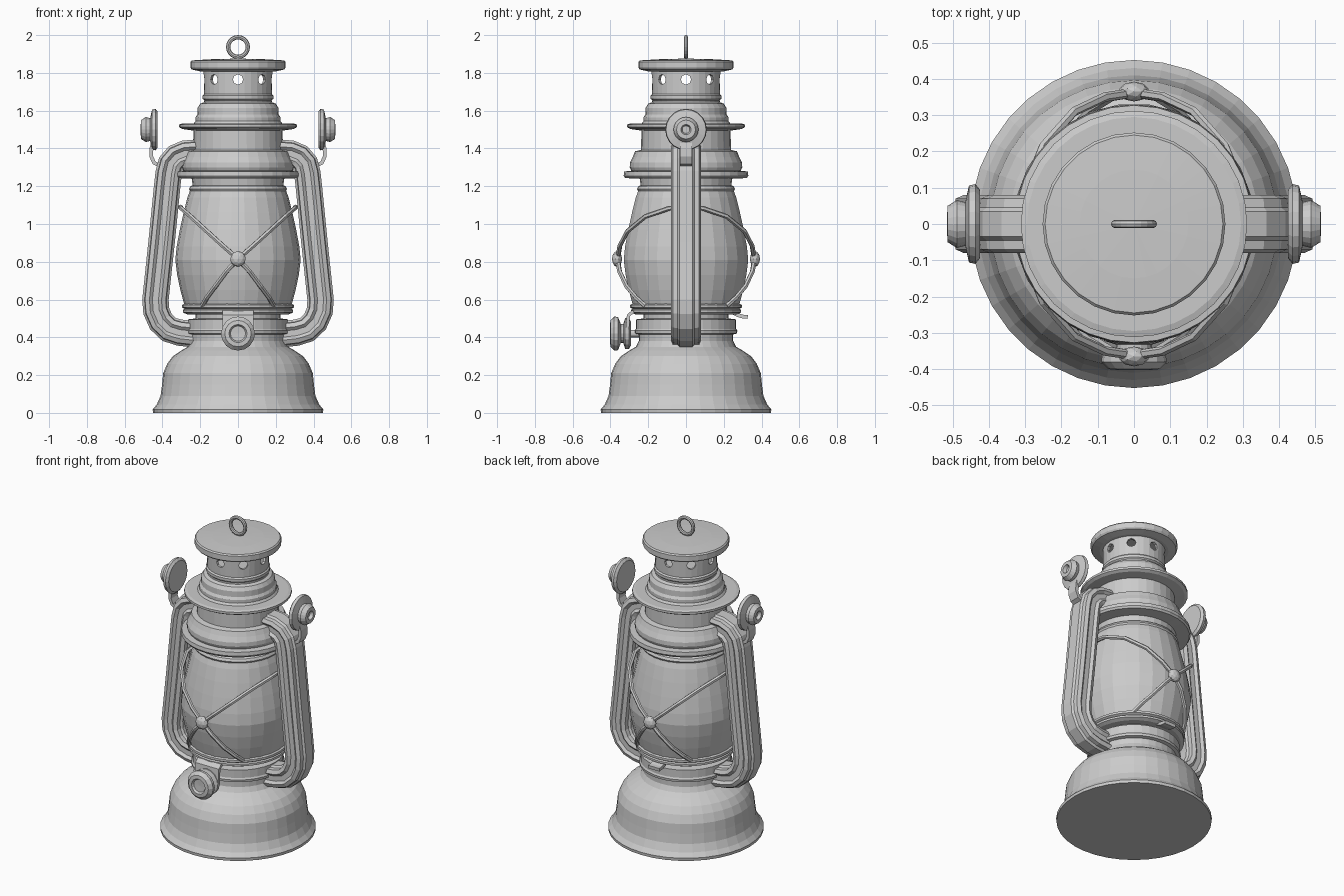
import bpy, bmesh, math
from mathutils import Matrix, Vector

if "Cube" in bpy.data.objects:
    bpy.data.objects.remove(bpy.data.objects["Cube"])


def finish(name, bm, mirror=False):
    bmesh.ops.remove_doubles(bm, verts=bm.verts, dist=1e-5)
    bmesh.ops.recalc_face_normals(bm, faces=bm.faces)
    me = bpy.data.meshes.new(name)
    bm.to_mesh(me)
    bm.free()
    ob = bpy.data.objects.new(name, me)
    bpy.context.collection.objects.link(ob)
    if mirror:
        ob.modifiers.new("mirror", 'MIRROR')
    return ob


def lathe(name, profile, seg=32, matrix=Matrix(), closed=False, mirror=False):
    """Revolve (radius, height) points about the local z axis."""
    bm = bmesh.new()
    rings = []
    for r, z in profile:
        if r == 0:
            rings.append([bm.verts.new(matrix @ Vector((0, 0, z)))] * seg)
            continue
        rings.append([bm.verts.new(matrix @ Vector((r * math.cos(a), r * math.sin(a), z)))
                      for a in (2 * math.pi * i / seg for i in range(seg))])
    pairs = list(zip(rings, rings[1:]))
    if closed:
        pairs.append((rings[-1], rings[0]))
    for a, b in pairs:
        for i in range(seg):
            j = (i + 1) % seg
            bm.faces.new(list(dict.fromkeys([a[i], a[j], b[j], b[i]])))
    return finish(name, bm, mirror)


def sweep(name, path, section, matrix=Matrix(), mirror=False):
    """Sweep a (normal, y) section along an (x, z) path."""
    bm = bmesh.new()
    pts = [Vector(p) for p in path]
    rings = []
    for i, p in enumerate(pts):
        before = (p - pts[i - 1]).normalized() if i else Vector((0, 0))
        after = (pts[i + 1] - p).normalized() if i < len(pts) - 1 else Vector((0, 0))
        t = (before + after).normalized()
        n = Vector((-t.y, t.x))
        rings.append([bm.verts.new(matrix @ Vector((p.x + n.x * u, v, p.y + n.y * u)))
                      for u, v in section])
    k = len(section)
    for a, b in zip(rings, rings[1:]):
        for i in range(k):
            bm.faces.new([a[i], a[(i + 1) % k], b[(i + 1) % k], b[i]])
    bm.faces.new(rings[0])
    bm.faces.new(rings[-1])
    return finish(name, bm, mirror)


def strip(half_thick, half_wide):
    t, w = half_thick, half_wide
    return [(-t, -w), (t, -w), (t, w), (-t, w)]


# Fuel tank base with its collar
lathe("tank_base", [(0, 0), (.45, 0), (.452, .018), (.43, .045), (.41, .09), (.402, .15),
                    (.396, .21), (.375, .26), (.345, .3), (.3, .33), (.265, .35), (.25, .38),
                    (.25, .415), (.27, .42), (.272, .435), (.266, .445), (.266, .495),
                    (.225, .5), (.225, .53), (0, .53)], 36)

# Burner plate carrying the glass
lathe("burner_plate", [(0, .522), (.27, .522), (.292, .532), (.292, .545), (.282, .55),
                       (.296, .558), (.296, .572), (.28, .58), (0, .58)])

# Glass globe
lathe("glass_globe", [(0, .57), (.285, .575), (.305, .65), (.322, .73), (.332, .81),
                      (.325, .88), (.308, .97), (.288, 1.06), (.268, 1.14), (.255, 1.175),
                      (0, 1.175)], 26)

# Hood above the globe
lathe("lower_hood", [(0, 1.17), (.252, 1.17), (.26, 1.185), (.252, 1.2), (.24, 1.205),
                     (.245, 1.24), (.322, 1.243), (.33, 1.255), (.327, 1.278), (.29, 1.282),
                     (.298, 1.3), (.297, 1.325), (.282, 1.355), (.27, 1.385), (.238, 1.392),
                     (.236, 1.5), (0, 1.5)])

# Upper hood with its wide drip flange
lathe("upper_hood", [(0, 1.49), (.24, 1.495), (.295, 1.503), (.312, 1.513), (.312, 1.527),
                     (.295, 1.532), (.235, 1.532), (.225, 1.545), (.225, 1.565), (.215, 1.58),
                     (.214, 1.615), (.2, 1.637), (.18, 1.645), (.18, 1.655), (0, 1.655)])

# Hollow vent band, pierced by eight holes
band = lathe("vent_band", [(.178, 1.64), (.178, 1.655), (.187, 1.663), (.187, 1.68), (.179, 1.688),
                           (.182, 1.82), (.165, 1.82), (.165, 1.64)], 32, closed=True)
bm = bmesh.new()
for i in range(8):
    a = math.radians(45 * i)
    m = (Matrix.Rotation(a, 4, 'Z') @ Matrix.Translation((.18, 0, 1.765))
         @ Matrix.Rotation(math.pi / 2, 4, 'Y'))
    bmesh.ops.create_cone(bm, cap_ends=True, segments=8, radius1=.027, radius2=.027,
                          depth=.1, matrix=m)
cutter = finish("vent_hole_cutter", bm)
cutter.hide_render = True
cutter.hide_viewport = True
cut = band.modifiers.new("holes", 'BOOLEAN')
cut.object = cutter
cut.operation = 'DIFFERENCE'
cut.solver = 'EXACT'

# Chimney cap
lathe("chimney_cap", [(0, 1.808), (.2, 1.808), (.245, 1.818), (.252, 1.828), (.252, 1.858),
                      (.245, 1.866), (.15, 1.872), (0, 1.876)], 28)

# Hanging ring
ring_section = [(.052 + .0115 * math.cos(k * math.pi / 4), .0115 * math.sin(k * math.pi / 4))
                for k in range(8)]
lathe("hanging_ring", ring_section, 20,
      Matrix.Translation((0, 0, 1.9365)) @ Matrix.Rotation(math.pi / 2, 4, 'X'), closed=True)

# Grooved side tubes
half = [(.07, .035), (.058, .045), (.055, .07), (.032, .08), (.016, .066),
        (-.016, .066), (-.032, .08), (-.055, .07), (-.058, .045), (-.07, .035)]
tube = half + [(u, -v) for u, v in reversed(half)]
sweep("side_tube", [(.21, 1.378), (.28, 1.373), (.325, 1.355), (.355, 1.32), (.367, 1.27),
                    (.375, 1.2), (.405, .9), (.437, .6), (.433, .54), (.408, .483),
                    (.365, .442), (.31, .425), (.22, .415)], tube, mirror=True)

# Bail pivots: round discs with hubs, held on bent straps
lathe("bail_pivot", [(0, .425), (.095, .425), (.11, .437), (.106, .455), (.06, .465),
                     (.066, .488), (.05, .514), (.027, .515), (.02, .495), (0, .495)], 20,
      Matrix.Translation((0, 0, 1.5)) @ Matrix.Rotation(math.pi / 2, 4, 'Y'), mirror=True)
sweep("pivot_strap", [(.445, 1.46), (.458, 1.4), (.46, 1.36), (.445, 1.325), (.42, 1.312),
                      (.37, 1.31)], strip(.01, .033), mirror=True)

# Wick knob on its bracket at the front
lathe("wick_knob", [(0, .2), (.02, .2), (.02, .29), (.06, .29), (.082, .302), (.082, .322),
                    (.05, .332), (.05, .345), (.088, .36), (.09, .38), (.07, .4),
                    (.048, .402), (.04, .39), (0, .388)], 16,
      Matrix.Translation((0, 0, .42)) @ Matrix.Rotation(math.pi / 2, 4, 'X'))
sweep("knob_bracket", [(.24, .535), (.285, .533), (.305, .515), (.312, .42)],
      strip(.009, .083), Matrix.Rotation(-math.pi / 2, 4, 'Z'))

# Small lift tab at the back
sweep("back_tab", [(.24, .535), (.275, .518), (.3, .51), (.327, .508)],
      strip(.01, .04), Matrix.Rotation(math.pi / 2, 4, 'Z'))

# Crossed guard wires, front and back, with a boss where they meet
upper = [(0, .362, .815), (.08, .35, .885), (.165, .31, .962), (.25, .215, 1.04),
         (.3, .09, 1.083), (.305, 0, 1.09)]
lower = [(0, .362, .815), (.06, .352, .75), (.12, .315, .67), (.165, .265, .61), (.19, .215, .565)]
wires = bpy.data.curves.new("guard_wires", 'CURVE')
wires.dimensions = '3D'
wires.bevel_depth = .013
wires.bevel_resolution = 1
wires.use_fill_caps = True
for path in (upper, lower):
    for sx in (-1, 1):
        for sy in (-1, 1):
            s = wires.splines.new('POLY')
            s.points.add(len(path) - 1)
            for p, (x, y, z) in zip(s.points, path):
                p.co = (sx * x, sy * y, z, 1)
wire_ob = bpy.data.objects.new("guard_wires", wires)
bpy.context.collection.objects.link(wire_ob)
bpy.context.view_layer.objects.active = wire_ob
wire_ob.select_set(True)
bpy.ops.object.convert(target='MESH')
for p in wire_ob.data.polygons:
    p.use_smooth = False

for side, y in (("front", -.365), ("back", .365)):
    bm = bmesh.new()
    bmesh.ops.create_icosphere(bm, subdivisions=2, radius=.042,
                               matrix=Matrix.Translation((0, y, .815)) @ Matrix.Diagonal((1, .65, 1, 1)))
    finish(side + "_wire_boss", bm)
